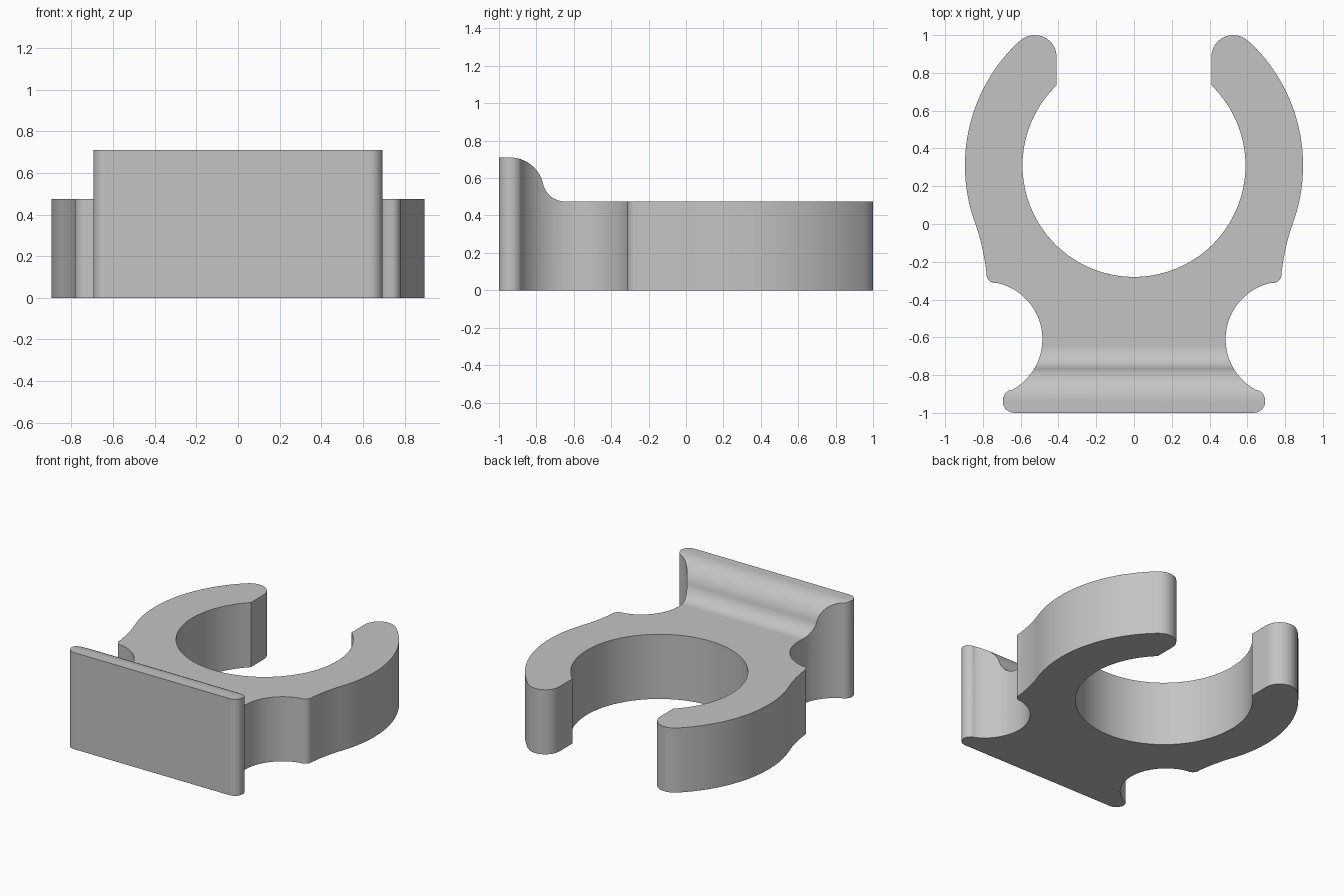
import bpy, bmesh, math

if "Cube" in bpy.data.objects:
    bpy.data.objects.remove(bpy.data.objects["Cube"])


def arc(cx, cy, r, a0, a1, n):
    """Points on a circle from angle a0 to a1 in degrees."""
    return [(cx + r * math.cos(math.radians(a0 + (a1 - a0) * i / n)),
             cy + r * math.sin(math.radians(a0 + (a1 - a0) * i / n))) for i in range(n + 1)]


def prism(name, pts, place, vec):
    """Extrude a closed 2D profile, placed in 3D by place(), along vec."""
    bm = bmesh.new()
    face = bm.faces.new([bm.verts.new(place(*p)) for p in pts])
    ext = bmesh.ops.extrude_face_region(bm, geom=[face])
    bmesh.ops.translate(bm, vec=vec,
                        verts=[v for v in ext["geom"] if isinstance(v, bmesh.types.BMVert)])
    bmesh.ops.recalc_face_normals(bm, faces=bm.faces)
    me = bpy.data.meshes.new(name)
    bm.to_mesh(me)
    bm.free()
    ob = bpy.data.objects.new(name, me)
    bpy.context.collection.objects.link(ob)
    return ob


# Right half of the plan outline, from the foot plate up to the bore
half = arc(0.632, -0.937, 0.063, -90, 62, 14)             # rounded plate end
half += arc(0.79, -0.61, 0.305, 242, 103, 32)             # waist scallop
half += arc(0.732, -0.263, 0.05, -78, 10, 8)              # shoulder corner
p0, p1, p2 = (0.782, -0.25), (0.80, -0.11), (0.841, 0.004)
half += [tuple((1-t)**2*a + 2*t*(1-t)*b + t*t*c for a, b, c in zip(p0, p1, p2))
         for t in (i / 8 for i in range(1, 8))]           # flare into the arm
half += arc(0, 0.31, 0.895, -20, 47, 40)                  # outer arm
half += arc(0.525, 0.885, 0.115, 50, 180, 16)             # rounded arm tip
half += arc(0, 0.31, 0.59, 46, -90, 72)                   # bore
outline = half + [(-x, y) for x, y in reversed(half[:-1])]

clip = prism("pipe_clip", outline, lambda x, y: (x, y, 0), (0, 0, 0.71))

# Cutter that lowers the ring and leaves the curved rise to the foot plate
a = math.degrees(math.asin(0.065 / 0.30))
cx = -0.94 + 0.30 * math.cos(math.radians(a))
side = [(-0.94, 0.9)] + arc(-0.94, 0.53, 0.18, 90, a, 20)
side += arc(cx, 0.595, 0.12, 180 + a, 270, 16)[1:] + [(1.2, 0.475), (1.2, 0.9)]
cutter = prism("height_cutter", side, lambda y, z: (-1.2, y, z), (2.4, 0, 0))

mod = clip.modifiers.new("lower_ring", 'BOOLEAN')
mod.operation, mod.solver, mod.object = 'DIFFERENCE', 'EXACT', cutter
bpy.context.view_layer.objects.active = clip
clip.select_set(True)
bpy.ops.object.modifier_apply(modifier=mod.name)
bpy.data.objects.remove(cutter)

mat = bpy.data.materials.new("grey plastic")
mat.diffuse_color = (0.55, 0.55, 0.55, 1)
mat.use_nodes = True
mat.node_tree.nodes["Principled BSDF"].inputs["Base Color"].default_value = mat.diffuse_color
clip.data.materials.clear()
clip.data.materials.append(mat)

bpy.ops.object.shade_smooth_by_angle(angle=math.radians(30))
wn = clip.modifiers.new("flat_faces", 'WEIGHTED_NORMAL')
wn.keep_sharp = True
